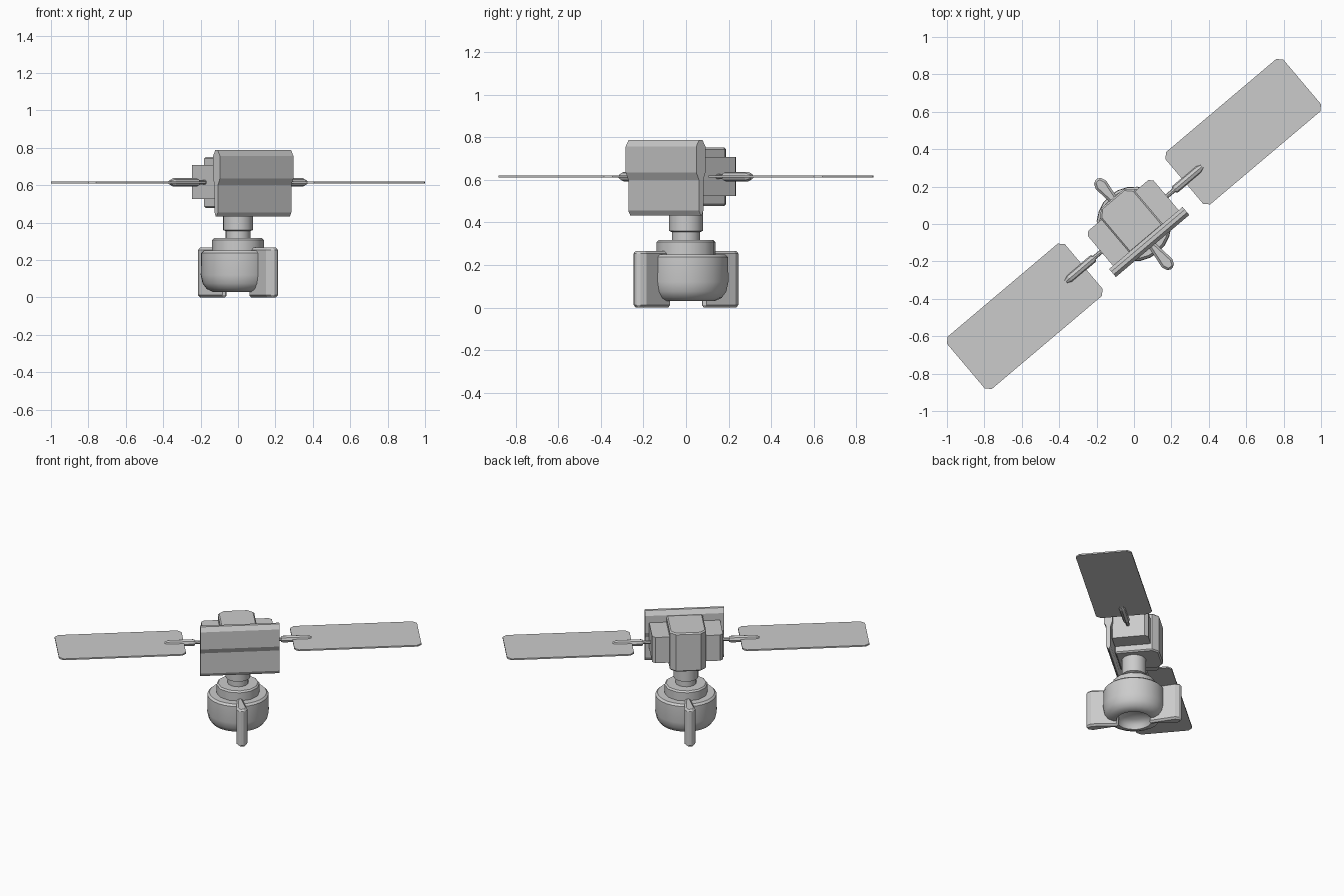
import bpy, bmesh, math
from mathutils import Matrix, Vector

cube = bpy.data.objects.get("Cube")
if cube:
    bpy.data.objects.remove(cube, do_unlink=True)

# One plain grey for the whole model
GREY = (0.6, 0.6, 0.6, 1)
grey = bpy.data.materials.new("plain_grey")
grey.use_nodes = True
grey.diffuse_color = GREY
grey.node_tree.nodes["Principled BSDF"].inputs["Base Color"].default_value = GREY

# The whole satellite is turned about the vertical axis
TURN = Matrix.Rotation(math.radians(40.2), 4, "Z")
ARM_Z = 0.615


def finish(name, bm, bevel=0, smooth=False, local=Matrix()):
    bmesh.ops.recalc_face_normals(bm, faces=bm.faces)
    mesh = bpy.data.meshes.new(name)
    bm.to_mesh(mesh)
    bm.free()
    mesh.materials.append(grey)
    obj = bpy.data.objects.new(name, mesh)
    bpy.context.collection.objects.link(obj)
    obj.matrix_world = TURN @ local
    if bevel:
        mod = obj.modifiers.new("edge_bevel", "BEVEL")
        mod.width = bevel
        mod.segments = 1
        mod.limit_method = "ANGLE"
        mod.angle_limit = math.radians(50)
    if smooth:
        bpy.ops.object.select_all(action="DESELECT")
        obj.select_set(True)
        bpy.context.view_layer.objects.active = obj
        bpy.ops.object.shade_smooth_by_angle(angle=math.radians(35))
    return obj


def prism(name, outline, lo, hi, along="Z", bevel=0, local=Matrix()):
    """Extrude a flat outline from lo to hi along Z (xy outline) or X (yz outline)."""
    bm = bmesh.new()
    place = (lambda p, d: (p[0], p[1], d)) if along == "Z" else (lambda p, d: (d, p[0], p[1]))
    face = bm.faces.new([bm.verts.new(place(p, lo)) for p in outline])
    ext = bmesh.ops.extrude_face_region(bm, geom=[face])
    moved = [g for g in ext["geom"] if isinstance(g, bmesh.types.BMVert)]
    bmesh.ops.translate(bm, verts=moved, vec=Vector(place((0, 0), hi - lo)))
    return finish(name, bm, bevel, local=local)


def lathe(name, profile, sides, smooth=True, local=Matrix()):
    """Revolve (radius, height) points about the local Z axis."""
    bm = bmesh.new()
    verts = [bm.verts.new((r, 0, z)) for r, z in profile]
    edges = [bm.edges.new(pair) for pair in zip(verts, verts[1:])]
    bmesh.ops.spin(bm, geom=verts + edges, cent=(0, 0, 0), axis=(0, 0, 1),
                   angle=math.tau, steps=sides, use_duplicate=False)
    bmesh.ops.remove_doubles(bm, verts=bm.verts, dist=0.0005)
    return finish(name, bm, smooth=smooth, local=local)


def cut_rect(x0, x1, y0, y1, front, back):
    """Rectangle with its front and back corners cut off."""
    return [(x0 + front, y0), (x1 - front, y0), (x1, y0 + front), (x1, y1 - back),
            (x1 - back, y1), (x0 + back, y1), (x0, y1 - back), (x0, y0 + front)]


# Body: front plate with a stepped face, wide block and tall centre block
plate = [(-0.125, 0.432), (-0.138, 0.455), (-0.138, 0.6), (-0.154, 0.635), (-0.154, 0.757),
         (-0.136, 0.788), (-0.116, 0.788), (-0.098, 0.757), (-0.098, 0.635),
         (-0.11, 0.6), (-0.11, 0.455), (-0.12, 0.432)]
prism("front_plate", plate, -0.257, 0.257, along="X")
prism("side_block", cut_rect(-0.23, 0.23, -0.105, 0.13, 0.005, 0.02), 0.525, 0.708)
prism("centre_block", cut_rect(-0.118, 0.118, -0.105, 0.178, 0.005, 0.038),
      0.477, 0.752, bevel=0.018)

# Neck, collar and bulb with a hollow underside
lathe("neck", [(0, 0.52), (0.08, 0.52), (0.08, 0.36), (0.067, 0.355), (0.067, 0.3), (0, 0.3)], 16)
lathe("collar", [(0, 0.318), (0.13, 0.318), (0.14, 0.308), (0.14, 0.23), (0, 0.23)], 12)
lathe("bulb", [(0, 0.25), (0.185, 0.25), (0.198, 0.237), (0.2, 0.12), (0.19, 0.075),
               (0.168, 0.045), (0.135, 0.03), (0.115, 0.03), (0.108, 0.06),
               (0.08, 0.085), (0, 0.095)], 24)

# Parts that repeat on opposite sides
for side, half_turn in (("left", 0), ("right", math.pi)):
    spin = Matrix.Rotation(half_turn, 4, "Z")

    # Solar panel with clipped corners
    prism(side + "_panel", cut_rect(0.352, 1.177, -0.183, 0.183, 0.027, 0.027),
          ARM_Z - 0.005, ARM_Z + 0.005, local=spin)

    # Arm and panel clip, turned to lie along X
    lie = spin @ Matrix.Translation((0, 0, ARM_Z)) @ Matrix.Rotation(math.pi / 2, 4, "Y")
    lathe(side + "_arm", [(0, 0.2), (0.012, 0.2), (0.012, 0.3), (0, 0.3)], 8, local=lie)
    lathe(side + "_clip", [(0, 0.28), (0.018, 0.28), (0.023, 0.29), (0.023, 0.452),
                           (0.012, 0.478), (0, 0.478)], 8, smooth=False, local=lie)

    # Leg fin, widest near its outer edge
    fin = [(-0.014, 0.1), (0.014, 0.1), (0.036, 0.275), (0.02, 0.312),
           (-0.02, 0.312), (-0.036, 0.275)]
    name = "back_fin" if side == "left" else "front_fin"
    prism(name, fin, 0, 0.266, bevel=0.012, local=spin)
